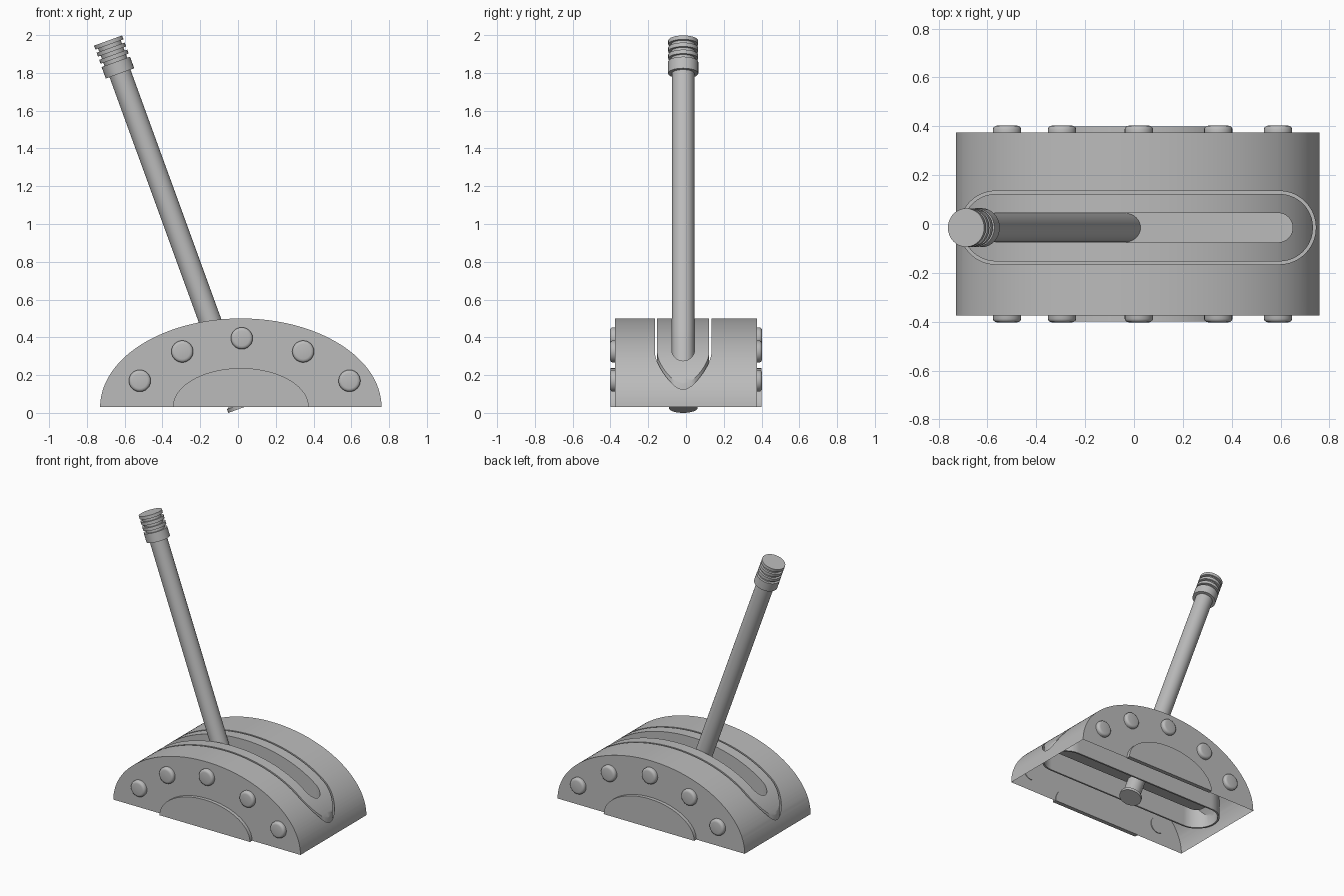
import bpy, bmesh, math
from mathutils import Matrix, Vector

if "Cube" in bpy.data.objects:
    bpy.data.objects.remove(bpy.data.objects["Cube"], do_unlink=True)

grey = bpy.data.materials.new("plain grey")
grey.use_nodes = True
colour = (0.5, 0.5, 0.5, 1)
grey.diffuse_color = colour
grey.node_tree.nodes["Principled BSDF"].inputs["Base Color"].default_value = colour

CX, CY = 0.015, -0.015          # middle of the housing, middle of the slot
HALF, RISE, BASE = 0.745, 0.47, 0.03
DEPTH = 0.375


def finish(name, bm, matrix=Matrix()):
    bmesh.ops.remove_doubles(bm, verts=bm.verts, dist=1e-5)
    bmesh.ops.dissolve_degenerate(bm, edges=bm.edges, dist=1e-5)
    bmesh.ops.recalc_face_normals(bm, faces=bm.faces)
    mesh = bpy.data.meshes.new(name)
    bm.to_mesh(mesh)
    bm.free()
    mesh.materials.append(grey)
    obj = bpy.data.objects.new(name, mesh)
    obj.matrix_world = matrix
    bpy.context.collection.objects.link(obj)
    bpy.ops.object.select_all(action='DESELECT')
    obj.select_set(True)
    bpy.context.view_layer.objects.active = obj
    bpy.ops.object.shade_smooth_by_angle(angle=math.radians(35))
    return obj


def lathe(name, profile, matrix, sides=32):
    """Closed solid of revolution about local z from (radius, height) pairs."""
    bm = bmesh.new()
    rings = [[bm.verts.new((r * math.cos(a), r * math.sin(a), h))
              for a in (math.tau * i / sides for i in range(sides))]
             for r, h in profile]
    for lo, hi in zip(rings, rings[1:]):
        for i in range(sides):
            j = (i + 1) % sides
            bm.faces.new((lo[i], lo[j], hi[j], hi[i]))
    bm.faces.new(rings[0])
    bm.faces.new(rings[-1])
    return finish(name, bm, matrix)


# Housing: arched open-bottomed shell with a ring groove and a deep slot
def arch(x):
    return BASE + RISE * math.sqrt(max(0, 1 - ((x - CX) / HALF) ** 2))


def stadium(straight, radius):
    def width(x):
        over = max(0, abs(x - CX) - straight)
        return math.sqrt(max(0, radius ** 2 - over ** 2))
    return width


groove_outer, groove_inner, slot = (0.58, 0.15), (0.58, 0.138), (0.575, 0.06)
stops = {round(CX + HALF * math.cos(math.pi * i / 64), 5) for i in range(65)}
for straight, radius in (groove_outer, groove_inner, slot):
    for i in range(11):
        u = straight + radius * math.sin(math.pi / 2 * i / 10)
        stops |= {round(CX + u, 5), round(CX - u, 5)}
spans = sorted(stops)
spans = list(zip(spans, spans[1:]))

shell = bmesh.new()


def quad(points):
    if len({tuple(round(c, 5) for c in p) for p in points}) > 2:
        shell.faces.new([shell.verts.new(p) for p in points])


def band(inner, outer, height):
    """Strips on both sides of the slot line between two half-widths."""
    for a, b in spans:
        for s in (-1, 1):
            if outer(a, s) + outer(b, s) > inner(a) + inner(b) + 1e-5:
                quad([(x, CY + s * w, height(x)) for x, w in
                      ((a, inner(a)), (b, inner(b)), (b, outer(b, s)), (a, outer(a, s)))])


def wall(width, floor):
    """Upright wall following a stadium from the arch down to a floor."""
    for a, b in spans:
        if width(a) + width(b) > 1e-4:
            for s in (-1, 1):
                ya, yb = CY + s * width(a), CY + s * width(b)
                quad([(a, ya, floor), (b, yb, floor), (b, yb, arch(b)), (a, ya, arch(a))])


w_out, w_in, w_slot = (stadium(*p) for p in (groove_outer, groove_inner, slot))
GROOVE_Z, SLOT_Z = 0.09, 0.18
band(w_out, lambda x, s: DEPTH - s * CY, arch)
band(w_slot, lambda x, s: w_in(x), arch)
band(w_in, lambda x, s: w_out(x), lambda x: GROOVE_Z)
band(lambda x: 0, lambda x, s: w_slot(x), lambda x: SLOT_Z)
wall(w_out, GROOVE_Z)
wall(w_in, GROOVE_Z)
wall(w_slot, SLOT_Z)
for y in (-DEPTH, DEPTH):
    for a, b in spans:
        quad([(a, y, BASE), (b, y, BASE), (b, y, arch(b)), (a, y, arch(a))])
finish("housing", shell)

# Side plates and rivets on both faces
rivet_spots = [(-0.52, 0.17), (-0.295, 0.325), (0.02, 0.395), (0.345, 0.325), (0.59, 0.17)]
rivet_profile = [(0.058, -0.005), (0.058, 0.014), (0.055, 0.021), (0.049, 0.026), (0.04, 0.028)]
for side, label in ((-1, "front"), (1, "back")):
    bm = bmesh.new()
    rim = [bm.verts.new((CX + 0.36 * math.cos(t), side * 0.37, BASE + 0.207 * math.sin(t)))
           for t in (math.pi * i / 40 for i in range(41))]
    face = bm.faces.new(rim)
    pushed = bmesh.ops.extrude_face_region(bm, geom=[face], use_keep_orig=True)["geom"]
    bmesh.ops.translate(bm, vec=(0, side * 0.03, 0),
                        verts=[v for v in pushed if isinstance(v, bmesh.types.BMVert)])
    finish(label + "_side_plate", bm)
    turn = Matrix.Rotation(-side * math.pi / 2, 4, 'X')
    for n, (x, z) in enumerate(rivet_spots, 1):
        lathe(f"{label}_rivet_{n}", rivet_profile,
              Matrix.Translation((x, side * DEPTH, z)) @ turn, 24)

# Leaning lever with foot, and ribbed grip
lean = Matrix.Translation((0.02, CY, 0.026)) @ Matrix.Rotation(math.radians(-20), 4, 'Y')
lathe("lever_rod", [(0.076, 0), (0.076, 0.02), (0.059, 0.03), (0.059, 1.9)], lean)
grip = [(0.08, 1.885), (0.08, 1.95)]
for start in (1.968, 2.008, 2.048):
    grip += [(0.064, start - 0.018), (0.064, start), (0.079, start), (0.079, start + 0.022)]
lathe("grip", grip, lean)
